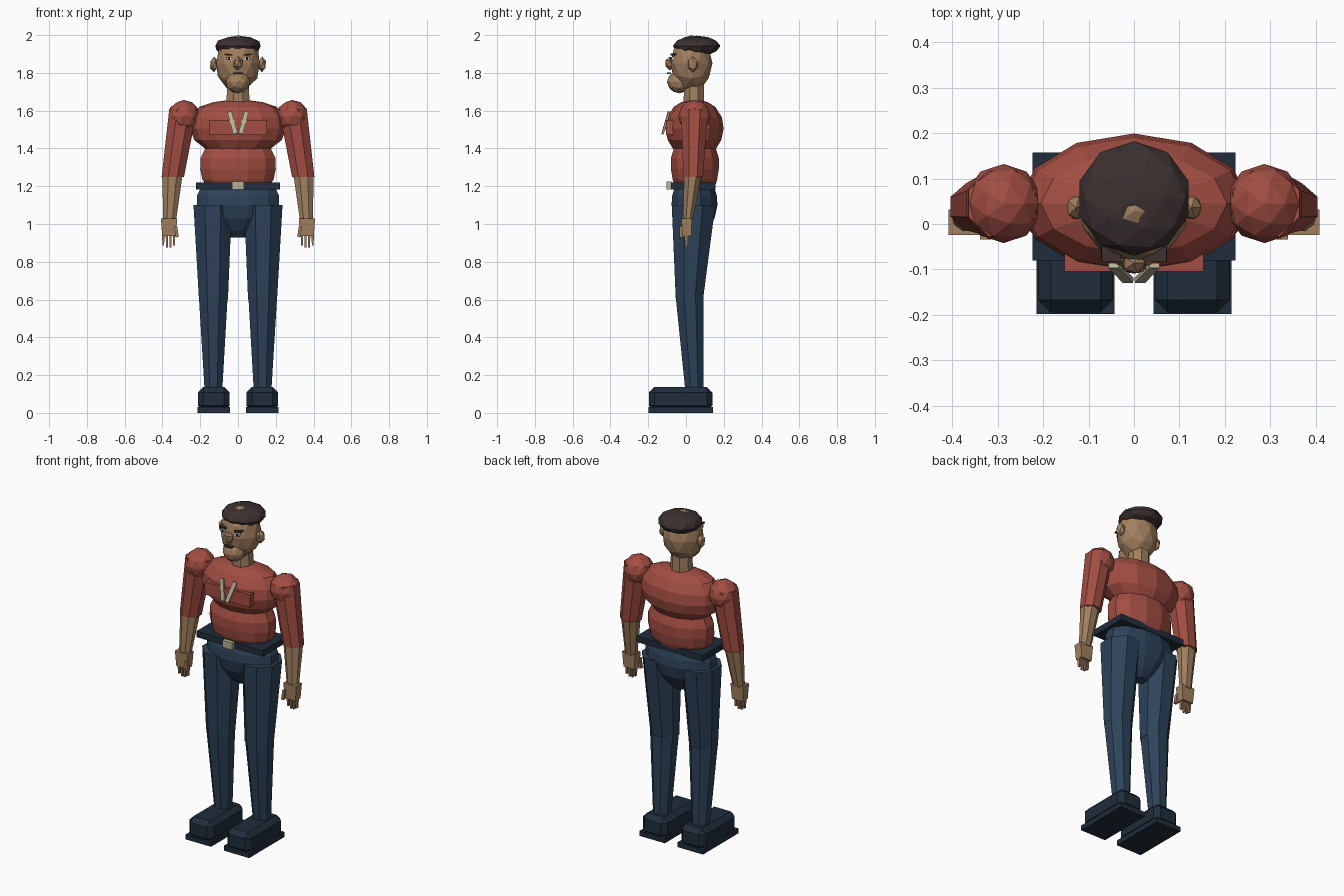
import bpy, bmesh, math
from mathutils import Vector, Matrix

if "Cube" in bpy.data.objects:
    bpy.data.objects.remove(bpy.data.objects["Cube"])


def material(name, rgb):
    m = bpy.data.materials.new(name)
    m.diffuse_color = (*rgb, 1)
    m.use_nodes = True
    m.node_tree.nodes["Principled BSDF"].inputs["Base Color"].default_value = m.diffuse_color
    return m


SKIN = material("skin", (0.36, 0.215, 0.115))
RED = material("red shirt", (0.36, 0.075, 0.055))
BLUE = material("blue trousers", (0.026, 0.055, 0.10))
NAVY = material("dark navy", (0.014, 0.026, 0.045))
HAIR = material("dark hair", (0.045, 0.03, 0.03))
CREAM = material("cream", (0.50, 0.44, 0.31))
WHITE = material("eye white", (0.7, 0.7, 0.68))
BLACK = material("black", (0.008, 0.008, 0.01))


def finish(name, bm, mat):
    bmesh.ops.recalc_face_normals(bm, faces=bm.faces)
    me = bpy.data.meshes.new(name)
    bm.to_mesh(me)
    bm.free()
    me.materials.append(mat)
    ob = bpy.data.objects.new(name, me)
    bpy.context.collection.objects.link(ob)
    return ob


def loft(name, rings, sides, mat, turn=0.5):
    """Skin stacked ellipses given as (x, y, z, rx, ry)."""
    bm = bmesh.new()
    loops = []
    for x, y, z, rx, ry in rings:
        loops.append([bm.verts.new((x + rx * math.cos(a), y + ry * math.sin(a), z))
                      for a in [2 * math.pi * (i + turn) / sides for i in range(sides)]])
    for lo, hi in zip(loops, loops[1:]):
        for i in range(sides):
            j = (i + 1) % sides
            bm.faces.new((lo[i], lo[j], hi[j], hi[i]))
    bm.faces.new(loops[0][::-1])
    bm.faces.new(loops[-1])
    return finish(name, bm, mat)


def ball(name, center, radii, mat, detail=1):
    bm = bmesh.new()
    bmesh.ops.create_icosphere(bm, subdivisions=detail, radius=1)
    bmesh.ops.transform(bm, verts=bm.verts,
                        matrix=Matrix.Translation(center) @ Matrix.Diagonal((*radii, 1)))
    return finish(name, bm, mat)


def box(name, lo, hi, mat, rot=(0, 0, 0), bottom=1.0):
    lo, hi = Vector(lo), Vector(hi)
    bm = bmesh.new()
    bmesh.ops.create_cube(bm, size=1)
    for v in bm.verts:
        if v.co.z < 0:
            v.co.x *= bottom
            v.co.y *= bottom
        v.co = Vector(a * b for a, b in zip(v.co, hi - lo))
    r = Matrix.Rotation(rot[1], 4, 'Y') @ Matrix.Rotation(rot[0], 4, 'X')
    bmesh.ops.transform(bm, verts=bm.verts, matrix=Matrix.Translation((lo + hi) / 2) @ r)
    return finish(name, bm, mat)


def sbox(name, s, x0, x1, y0, y1, z0, z1, mat, **kw):
    """Box placed on the side given by the sign s."""
    a, b = sorted((s * x0, s * x1))
    return box(name, (a, y0, z0), (b, y1, z1), mat, **kw)


# Torso: belly, chest and chest panel
loft("belly", [(0, .047, 1.20, .17, .11), (0, .047, 1.235, .195, .122), (0, .047, 1.29, .207, .131),
               (0, .047, 1.35, .205, .131), (0, .047, 1.40, .18, .115)], 12, RED)
loft("chest", [(0, .045, 1.375, .10, .075), (0, .045, 1.40, .175, .115), (0, .045, 1.445, .232, .142),
               (0, .045, 1.505, .253, .154), (0, .045, 1.565, .245, .145), (0, .045, 1.62, .205, .11),
               (0, .045, 1.645, .13, .07), (0, .045, 1.655, .06, .03)], 12, RED, turn=0)
box("chest_panel", (-.153, -.105, 1.472), (.153, -.03, 1.55), RED)

# Trousers seat, belt and buckle
loft("pelvis", [(0, .045, .928, .045, .035), (0, .045, .965, .10, .07), (0, .045, 1.03, .175, .11),
                (0, .045, 1.10, .225, .126), (0, .045, 1.15, .225, .122), (0, .045, 1.19, .205, .11)],
     12, BLUE)
box("belt", (-.223, -.08, 1.183), (.223, .157, 1.22), NAVY)
box("buckle", (-.033, -.104, 1.182), (.033, -.078, 1.224), CREAM)

# Neck and head
loft("neck", [(0, .042, 1.62, .068, .06), (0, .042, 1.76, .06, .056)], 8, SKIN)
ball("head", (0, .028, 1.85), (.12, .112, .15), SKIN, 2)
ball("jaw", (0, -.035, 1.752), (.066, .066, .06), SKIN, 2)
ball("hair", (0, .056, 1.942), (.126, .126, .055), HAIR, 2)
ball("nose", (0, -.086, 1.85), (.028, .026, .037), SKIN)
box("moustache", (-.026, -.1, 1.795), (.026, -.08, 1.803), HAIR)

for s, side in ((1, "left"), (-1, "right")):
    # Face details
    ball(side + "_ear", (s * .127, .036, 1.845), (.024, .029, .042), SKIN)
    sbox(side + "_eye", s, .034, .062, -.078, -.05, 1.868, 1.884, WHITE)
    sbox(side + "_pupil", s, .042, .054, -.081, -.07, 1.869, 1.883, BLACK)
    sbox(side + "_eyebrow", s, .03, .072, -.082, -.05, 1.893, 1.90, HAIR, rot=(0, -s * .08, 0))

    # Collar strip leaning outwards
    sbox(side + "_collar_strip", s, .017, .041, -.113, -.102, 1.473, 1.597, CREAM, rot=(-.27, s * .27, 0))

    # Arm: shoulder, sleeve, elbow and forearm
    ball(side + "_shoulder", (s * .287, .045, 1.57), (.086, .087, .087), RED, 2)
    loft(side + "_sleeve", [(s * .345, .038, 1.25, .064, .056), (s * .29, .045, 1.61, .08, .078)], 8, RED)
    ball(side + "_elbow", (s * .346, .038, 1.265), (.062, .056, .04), RED)
    loft(side + "_forearm", [(s * .362, .01, 1.02, .037, .028), (s * .347, .036, 1.26, .058, .05)], 8, SKIN)

    # Hand with four fingers and a thumb
    sbox(side + "_palm", s, .322, .408, -.024, .032, .937, 1.03, SKIN, bottom=.85)
    for i in range(4):
        x = .332 + i * .019
        tip = .875 if i in (1, 2) else .887
        sbox(f"{side}_finger_{i + 1}", s, x, x + .013, -.008, .012, tip, .94, SKIN, bottom=.7)
    sbox(side + "_thumb", s, .318, .334, -.034, -.014, .93, .99, SKIN, rot=(0, s * .15, 0))

    # Leg: thigh, knee and shin
    loft(side + "_thigh", [(s * .130, .018, .60, .083, .078), (s * .134, .04, 1.10, .110, .125)], 8, BLUE)
    ball(side + "_knee", (s * .130, .018, .605), (.078, .076, .035), BLUE)
    loft(side + "_shin", [(s * .130, .045, .11, .05, .052), (s * .131, .02, .61, .082, .08)], 8, BLUE)

    # Shoe: flat sole with a chamfered upper
    sbox(side + "_sole", s, .043, .214, -.198, .142, 0, .03, NAVY)
    upper = sbox(side + "_shoe", s, .046, .211, -.195, .139, .01, .137, NAVY)
    bev = upper.modifiers.new("chamfer", 'BEVEL')
    bev.width = .028
    bev.segments = 1
